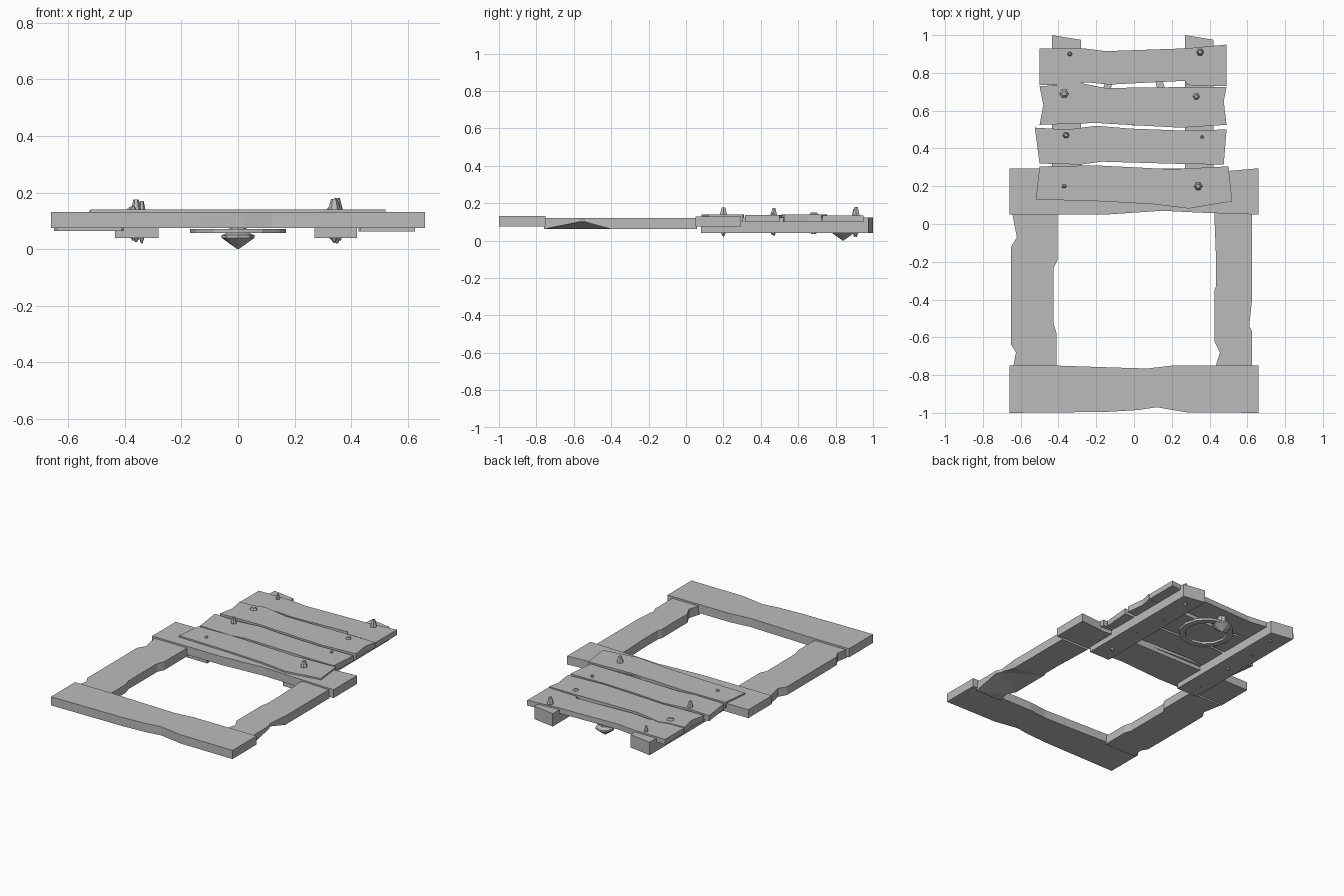
import bpy, bmesh, math
from mathutils import Matrix

if "Cube" in bpy.data.objects:
    bpy.data.objects.remove(bpy.data.objects["Cube"])

wood = bpy.data.materials.new("plain_grey")
wood.diffuse_color = (0.5, 0.5, 0.5, 1)
wood.use_nodes = True
wood.node_tree.nodes["Principled BSDF"].inputs["Base Color"].default_value = wood.diffuse_color


def finish(name, bm):
    bmesh.ops.recalc_face_normals(bm, faces=bm.faces)
    mesh = bpy.data.meshes.new(name)
    bm.to_mesh(mesh)
    bm.free()
    mesh.materials.append(wood)
    obj = bpy.data.objects.new(name, mesh)
    bpy.context.collection.objects.link(obj)
    return obj


def board(name, outline, z0, z1, chips={}):
    """Extruded outline; chips raise chosen bottom corners to a new height."""
    bm = bmesh.new()
    low = [bm.verts.new((x, y, chips.get(i, z0))) for i, (x, y) in enumerate(outline)]
    top = [bm.verts.new((x, y, z1)) for x, y in outline]
    n = len(outline)
    bm.faces.new(low[::-1])
    bm.faces.new(top)
    for i in range(n):
        j = (i + 1) % n
        bm.faces.new((low[i], low[j], top[j], top[i]))
    bmesh.ops.triangulate(bm, faces=[f for f in bm.faces if len(f.verts) > 4])
    return finish(name, bm)


def lathe(name, x, y, rings, sides):
    """Stack of (radius, z) polygons, capped at both ends."""
    bm = bmesh.new()
    loops = [[bm.verts.new((x + r * math.cos(2 * math.pi * k / sides),
                            y + r * math.sin(2 * math.pi * k / sides), z))
              for k in range(sides)] for r, z in rings]
    for a, b in zip(loops, loops[1:]):
        for k in range(sides):
            j = (k + 1) % sides
            bm.faces.new((a[k], a[j], b[j], b[k]))
    bm.faces.new(loops[0][::-1])
    bm.faces.new(loops[-1])
    return finish(name, bm)


# Frame rails across the front and back
board("front_rail", [(-.66, -1), (-.15, -.995), (.02, -.985), (.12, -.97), (.28, -.997),
                     (.66, -1), (.66, -.75), (.2, -.75), (.07, -.765), (-.1, -.76),
                     (-.4, -.75), (-.66, -.75)], .075, .132)
board("back_rail", [(-.66, .05), (-.15, .05), (.15, .07), (.35, .06), (.66, .05),
                    (.66, .295), (.49, .28), (.3, .295), (-.66, .295)], .075, .13)

# Frame sides, notched and chipped
board("left_rail", [(-.64, -.76), (-.41, -.76), (-.41, -.58), (-.425, -.53), (-.425, -.23),
                    (-.405, -.19), (-.405, .06), (-.645, .06), (-.62, -.07), (-.65, -.12),
                    (-.65, -.64), (-.625, -.68)], .065, .12)
board("right_rail", [(.43, -.76), (.625, -.76), (.625, -.57), (.61, -.54), (.625, -.4),
                     (.625, .06), (.425, .06), (.435, -.2), (.435, -.33), (.425, -.35),
                     (.425, -.62), (.455, -.68)], .062, .12, {2: .1, 3: .1})

# Hatch battens
board("left_batten", [(-.435, .08), (-.28, .08), (-.28, .975), (-.435, 1)], .04, .125)
board("right_batten", [(.27, .08), (.42, .08), (.42, .975), (.27, 1)], .04, .125)

# Hatch planks
planks = [
    [(-.52, .13), (-.17, .12), (.1, .105), (.29, .082), (.52, .12), (.5, .305),
     (.2, .29), (-.2, .31), (-.5, .305)],
    [(-.5, .32), (-.28, .315), (-.17, .33), (.25, .318), (.475, .315), (.49, .5),
     (.25, .495), (-.02, .505), (-.2, .52), (-.35, .5), (-.525, .51)],
    [(-.5, .525), (-.2, .535), (.0, .523), (.25, .51), (.49, .525), (.475, .65),
     (.49, .725), (.27, .725), (-.15, .72), (-.33, .755), (-.4, .735), (-.5, .73),
     (-.48, .63)],
    [(-.5, .735), (-.35, .735), (-.25, .75), (-.13, .738), (.1, .75), (.27, .758),
     (.28, .735), (.49, .73), (.49, .95), (.28, .93), (-.15, .915), (-.27, .93),
     (-.5, .93)],
]
for i, outline in enumerate(planks):
    board(f"hatch_plank_{i + 1}", outline, .1, (.14, .137, .139, .135)[i])

# Bent nails: x, y, radius, top height, point height
nails = [(-.37, .2, .012, .15, .03), (.34, .2, .022, .178, .022),
         (-.36, .47, .018, .175, .025), (.36, .46, .01, .15, .03),
         (-.37, .69, .024, .15, .035), (.33, .675, .018, .15, .035),
         (-.34, .9, .013, .17, .02), (.35, .91, .02, .18, .02)]
for i, (x, y, r, top, tip) in enumerate(nails):
    lathe(f"nail_{i + 1}", x, y, [(.003, tip), (r * .8, .045), (r, .14), (r * .5, top)], 6)

# Pull ring under the hatch: a faceted band with a square section
bm = bmesh.new()
section = [(.17, .057), (.17, .072), (.13, .072), (.13, .057)]
loops = [[bm.verts.new((r * math.cos(a), .69 + r * math.sin(a), z)) for r, z in section]
         for a in (2 * math.pi * k / 12 for k in range(12))]
for k in range(12):
    a, b = loops[k], loops[(k + 1) % 12]
    for s in range(4):
        t = (s + 1) % 4
        bm.faces.new((a[s], b[s], b[t], a[t]))
finish("pull_ring", bm)

# Pointed stud holding the ring
lathe("ring_stud", 0, .84, [(.002, .0), (.058, .04), (.058, .05), (.03, .06), (.03, .102)], 8)
